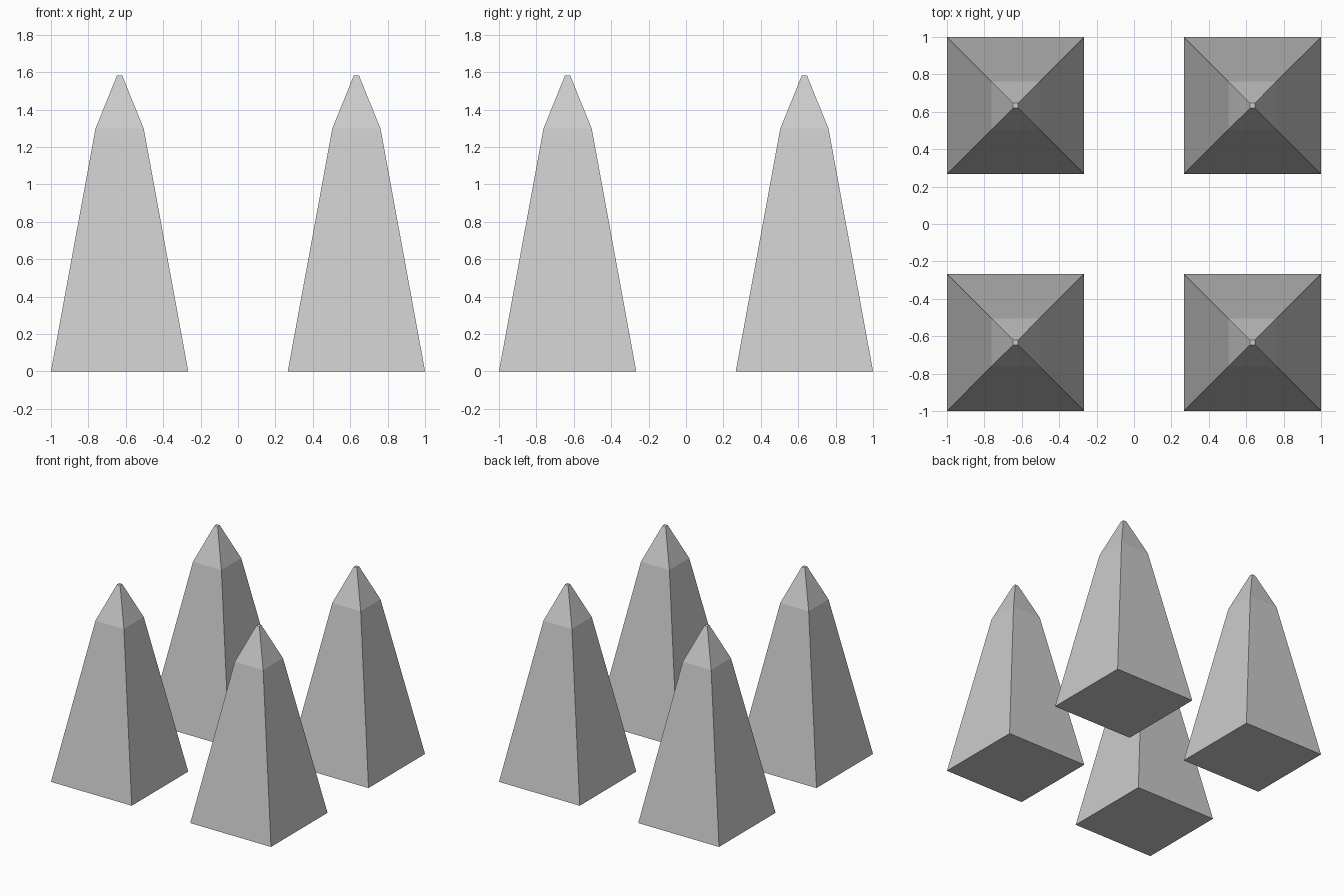
import bpy
import bmesh

if "Cube" in bpy.data.objects:
    bpy.data.objects.remove(bpy.data.objects["Cube"])

CENTRE = 0.633
# (half width, height) of each square section, bottom to top
PROFILE = [(0.367, 0.0), (0.129, 1.298), (0.014, 1.582)]


def obelisk(name, x, y):
    bm = bmesh.new()
    rings = []
    for h, z in PROFILE:
        corners = [(-h, -h), (h, -h), (h, h), (-h, h)]
        rings.append([bm.verts.new((cx, cy, z)) for cx, cy in corners])
    # tapered sides
    for low, high in zip(rings, rings[1:]):
        for i in range(4):
            j = (i + 1) % 4
            bm.faces.new((low[i], low[j], high[j], high[i]))
    # base and flat tip
    bm.faces.new(rings[0][::-1])
    bm.faces.new(rings[-1])
    mesh = bpy.data.meshes.new(name)
    bm.to_mesh(mesh)
    bm.free()
    obj = bpy.data.objects.new(name, mesh)
    obj.location = (x, y, 0)
    bpy.context.collection.objects.link(obj)


# four obelisks, one at each corner
for side, sx in (("left", -1), ("right", 1)):
    for end, sy in (("front", -1), ("back", 1)):
        obelisk(f"{end}_{side}_obelisk", sx * CENTRE, sy * CENTRE)
